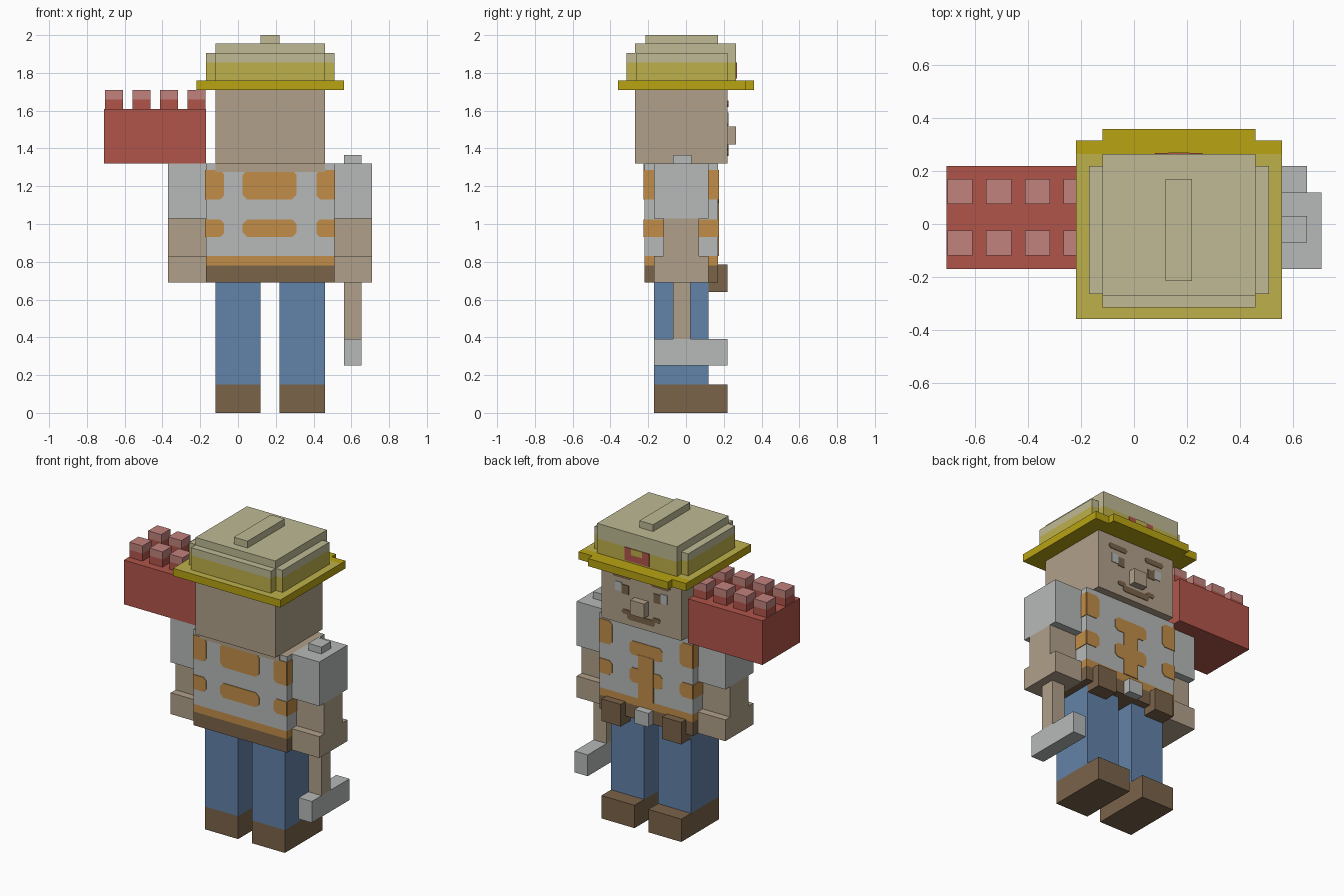
import bpy
import bmesh

cube = bpy.data.objects.get("Cube")
if cube:
    bpy.data.objects.remove(cube, do_unlink=True)


def linear(c):
    c /= 255
    return c / 12.92 if c <= 0.04045 else ((c + 0.055) / 1.055) ** 2.4


def material(name, r, g, b):
    m = bpy.data.materials.new(name)
    m.use_nodes = True
    col = (linear(r), linear(g), linear(b), 1)
    m.diffuse_color = col
    bsdf = next(n for n in m.node_tree.nodes if n.type == 'BSDF_PRINCIPLED')
    bsdf.inputs["Base Color"].default_value = col
    return m


SKIN = material("skin", 177, 160, 138)
GREY = material("light grey", 183, 186, 185)
ORANGE = material("orange", 193, 141, 72)
BROWN = material("brown", 122, 99, 74)
BLUE = material("denim blue", 98, 130, 168)
RED = material("brick red", 176, 85, 74)
PINK = material("pale red", 193, 130, 125)
YELLOW = material("hat yellow", 190, 176, 75)
GOLD = material("deep yellow", 184, 163, 18)
BEIGE = material("beige", 191, 186, 148)

MID = 0.17              # centre line of the body
T = 0.004               # thickness of painted plates


def box(name, x, y, z, mat, extra=None, rule=None, chamfer=0.0):
    """Box from ranges; faces that satisfy the rule take the extra material."""
    bm = bmesh.new()
    bmesh.ops.create_cube(bm, size=1)
    for v in bm.verts:
        v.co = [r[0] + (c + 0.5) * (r[1] - r[0]) for c, r in zip(v.co, (x, y, z))]
    if chamfer:         # cut corners of a plate facing y, except at the torso edges
        edges = [e for e in bm.edges
                 if abs(e.verts[0].co.y - e.verts[1].co.y) > T / 2
                 and -0.16 < e.verts[0].co.x < 0.5]
        bmesh.ops.bevel(bm, geom=edges, offset=chamfer, segments=1, affect='EDGES')
    if rule:
        bm.normal_update()
        for f in bm.faces:
            f.material_index = int(rule(f))
    me = bpy.data.meshes.new(name)
    bm.to_mesh(me)
    bm.free()
    me.materials.append(mat)
    if extra:
        me.materials.append(extra)
    ob = bpy.data.objects.new(name, me)
    bpy.context.collection.objects.link(ob)
    return ob


def pair(name, x, *args, **kw):
    """A box and its mirror image across the body's centre line."""
    box("left_" + name, x, *args, **kw)
    box("right_" + name, (2 * MID - x[1], 2 * MID - x[0]), *args, **kw)


def front(name, x, z, mat, y, chamfer=0.0, both=False):
    (pair if both else box)(name, x, (y - T, y + T), z, mat, chamfer=chamfer)


def up(f):
    return f.normal.z > 0.5


# Legs and boots
pair("leg", (0.22, 0.46), (-0.17, 0.12), (0.15, 0.69), BLUE)
pair("boot", (0.22, 0.46), (-0.17, 0.22), (0, 0.15), BROWN)

# Torso, belt and shirt hem
TX, TY = (-0.17, 0.51), (-0.22, 0.17)
box("belt", TX, TY, (0.69, 0.78), BROWN)
box("shirt_hem", TX, TY, (0.78, 0.83), ORANGE)
box("vest", TX, TY, (0.83, 1.32), GREY, SKIN, up)
pair("pouch", (0.32, 0.46), (0.12, 0.22), (0.64, 0.785), BROWN)
box("buckle", (0.12, 0.22), (0.17, 0.22), (0.69, 0.78), GREY)

# Shirt showing through the vest
for label, z in (("upper", (1.13, 1.285)), ("lower", (0.93, 1.025))):
    for face, y in (("back", TY[0]), ("front", TY[1])):
        front(f"{label}_{face}_shirt_edge", (0.415, 0.51), z, ORANGE, y, 0.02, True)
    front(label + "_back_shirt_panel", (0.025, 0.31), z, ORANGE, TY[0], 0.025)
    pair(label + "_shirt_side", (0.51 - T, 0.51 + T), TY, z, ORANGE)
front("lower_front_shirt_panel", (0.05, 0.29), (0.93, 1.025), ORANGE, TY[1], 0.02)
front("upper_front_shirt_panel", (0.05, 0.29), (1.11, 1.2), ORANGE, TY[1], 0.02)
front("front_opening", (0.115, 0.225), (0.83, 1.12), ORANGE, TY[1] + T / 2)
front("neck_patch", (-0.12, 0.46), (1.275, 1.32), SKIN, TY[0] - T / 2)

# Arms
pair("sleeve", (0.51, 0.71), (-0.17, 0.12), (1.03, 1.32), GREY)
pair("forearm", (0.51, 0.71), (-0.12, 0.07), (0.83, 1.03), SKIN)
pair("hand", (0.51, 0.71), (-0.17, 0.12), (0.69, 0.83), SKIN)
box("shoulder_stud", (0.56, 0.655), (-0.07, 0.03), (1.32, 1.365), GREY)

# Hammer
box("hammer_handle", (0.56, 0.655), (-0.07, 0.025), (0.39, 0.69), SKIN)
box("hammer_head", (0.56, 0.655), (-0.17, 0.22), (0.25, 0.39), GREY)

# Brick carried on the shoulder
box("brick", (-0.71, -0.17), (-0.17, 0.22), (1.32, 1.61), RED)
for i in range(4):
    for j in range(2):
        x, y = -0.705 + i * 0.146, -0.12 + j * 0.195
        for part, z, mat in (("base", 1.61, RED), ("top", 1.66, PINK)):
            box(f"brick_stud_{part}", (x, x + 0.095), (y, y + 0.095), (z, z + 0.05), mat)

# Head and face
box("head", (-0.12, 0.46), (-0.27, 0.22), (1.32, 1.71), SKIN)
box("nose", (0.12, 0.22), (0.22, 0.265), (1.42, 1.515), SKIN)
FY = 0.22
front("eye_white", (0.31, 0.36), (1.53, 1.59), GREY, FY, both=True)
front("pupil", (0.26, 0.31), (1.52, 1.58), BROWN, FY, both=True)
front("eyebrow", (0.24, 0.38), (1.62, 1.655), BROWN, FY, 0.012, True)
front("mouth", (0.07, 0.27), (1.36, 1.4), BROWN, FY, 0.012)
front("mouth_corner", (0.25, 0.31), (1.39, 1.42), BROWN, FY, 0.01, True)

# Hat brim with a deeper peak
BZ = (1.71, 1.76)
box("hat_brim", (-0.22, 0.56), (-0.36, 0.265), BZ, GOLD, YELLOW, up)
box("hat_brim_edge", (-0.22, 0.56), (0.265, 0.315), BZ, GOLD)
box("hat_peak", (-0.12, 0.46), (0.315, 0.36), BZ, GOLD)

# Hat crown: yellow band below, pale shell above
for label, x, y, top in (("wide", (-0.17, 0.51), (-0.265, 0.22), 1.905),
                         ("back", (-0.12, 0.46), (-0.315, 0.22), 1.905),
                         ("front", (-0.12, 0.46), (-0.27, 0.265), 1.955)):
    box(f"hat_{label}_band", x, y, (1.76, 1.855), YELLOW)
    box(f"hat_{label}_shell", x, y, (1.855, top), BEIGE)
box("hat_ridge", (0.12, 0.22), (-0.215, 0.17), (1.955, 2.0), BEIGE)
front("hat_badge", (0.08, 0.26), (1.77, 1.855), RED, 0.265)
front("hat_badge_notch", (0.13, 0.21), (1.815, 1.855), YELLOW, 0.265 + T / 2)
